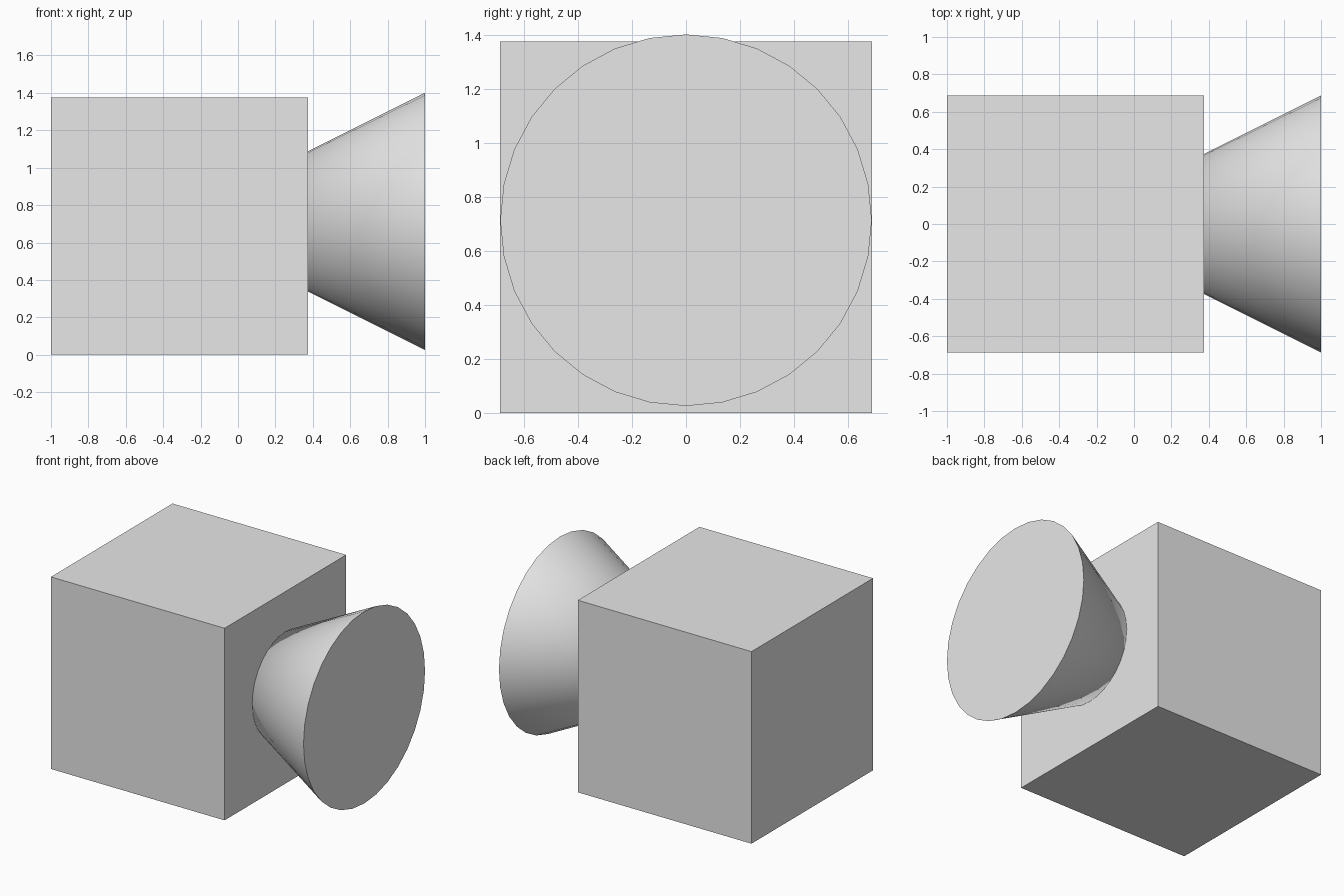
import bpy
import math

default_cube = bpy.data.objects.get("Cube")
if default_cube:
    bpy.data.objects.remove(default_cube, do_unlink=True)

SIZE = 1.375       # edge of the box, and diameter and depth of the cone
HALF = SIZE / 2

# Single plain colour
grey = bpy.data.materials.new("plain_grey")
grey.use_nodes = True
colour = (0.8, 0.8, 0.8, 1.0)
grey.diffuse_color = colour
grey.node_tree.nodes["Principled BSDF"].inputs["Base Color"].default_value = colour


def finish(name):
    part = bpy.context.object
    part.name = name
    part.data.materials.append(grey)
    return part


# Box body standing on the ground
bpy.ops.mesh.primitive_cube_add(size=SIZE, location=(HALF - 1, 0, HALF))
finish("box_body")

# Cone with its apex buried in the box and its wide base facing +x
bpy.ops.mesh.primitive_cone_add(
    vertices=32, radius1=HALF, radius2=0, depth=SIZE,
    location=(1 - HALF, 0, 0.713), rotation=(0, -math.pi / 2, 0))
finish("side_cone")
bpy.ops.object.shade_smooth_by_angle(angle=math.radians(30))
